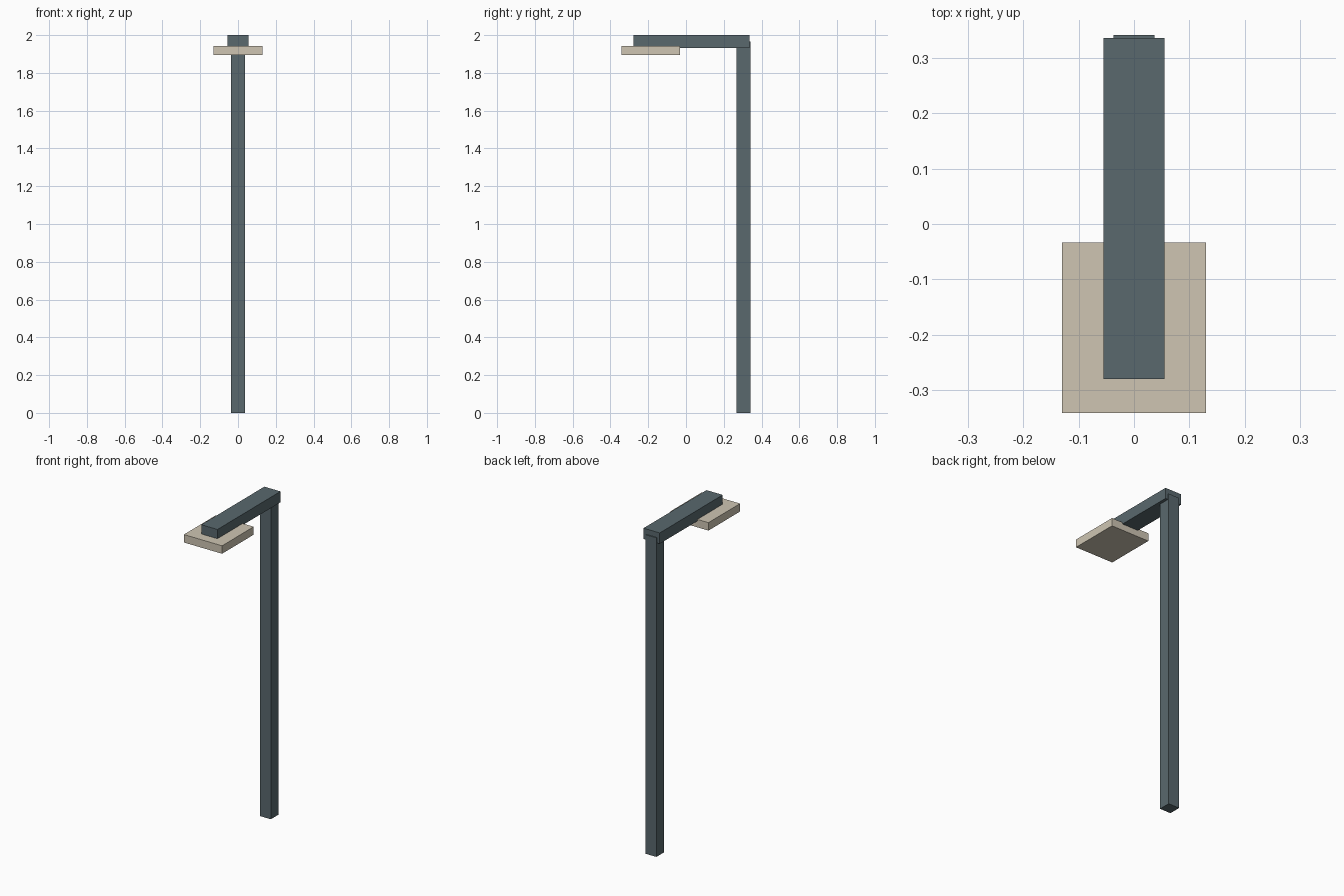
import bpy

if "Cube" in bpy.data.objects:
    bpy.data.objects.remove(bpy.data.objects["Cube"])


def material(name, color):
    m = bpy.data.materials.new(name)
    m.diffuse_color = color
    m.use_nodes = True
    m.node_tree.nodes["Principled BSDF"].inputs["Base Color"].default_value = m.diffuse_color
    return m


def box(name, lo, hi, mat):
    bpy.ops.mesh.primitive_cube_add(size=1, location=[(a + b) / 2 for a, b in zip(lo, hi)])
    ob = bpy.context.object
    ob.name = name
    ob.scale = [b - a for a, b in zip(lo, hi)]
    bpy.ops.object.transform_apply(location=False, rotation=False, scale=True)
    ob.data.materials.append(mat)
    return ob


metal = material("dark_metal", (0.10, 0.14, 0.155, 1))
glow = material("lamp_cream", (0.62, 0.56, 0.45, 1))

# Upright post, its top sunk into the arm and standing slightly proud behind
box("post", (-0.037, 0.267, 0), (0.037, 0.341, 1.967), metal)
# Horizontal arm reaching forward
box("arm", (-0.055, -0.279, 1.933), (0.055, 0.335, 2.0), metal)
# Flat lamp panel under the arm's front end
box("lamp_panel", (-0.13, -0.341, 1.894), (0.13, -0.033, 1.943), glow)
